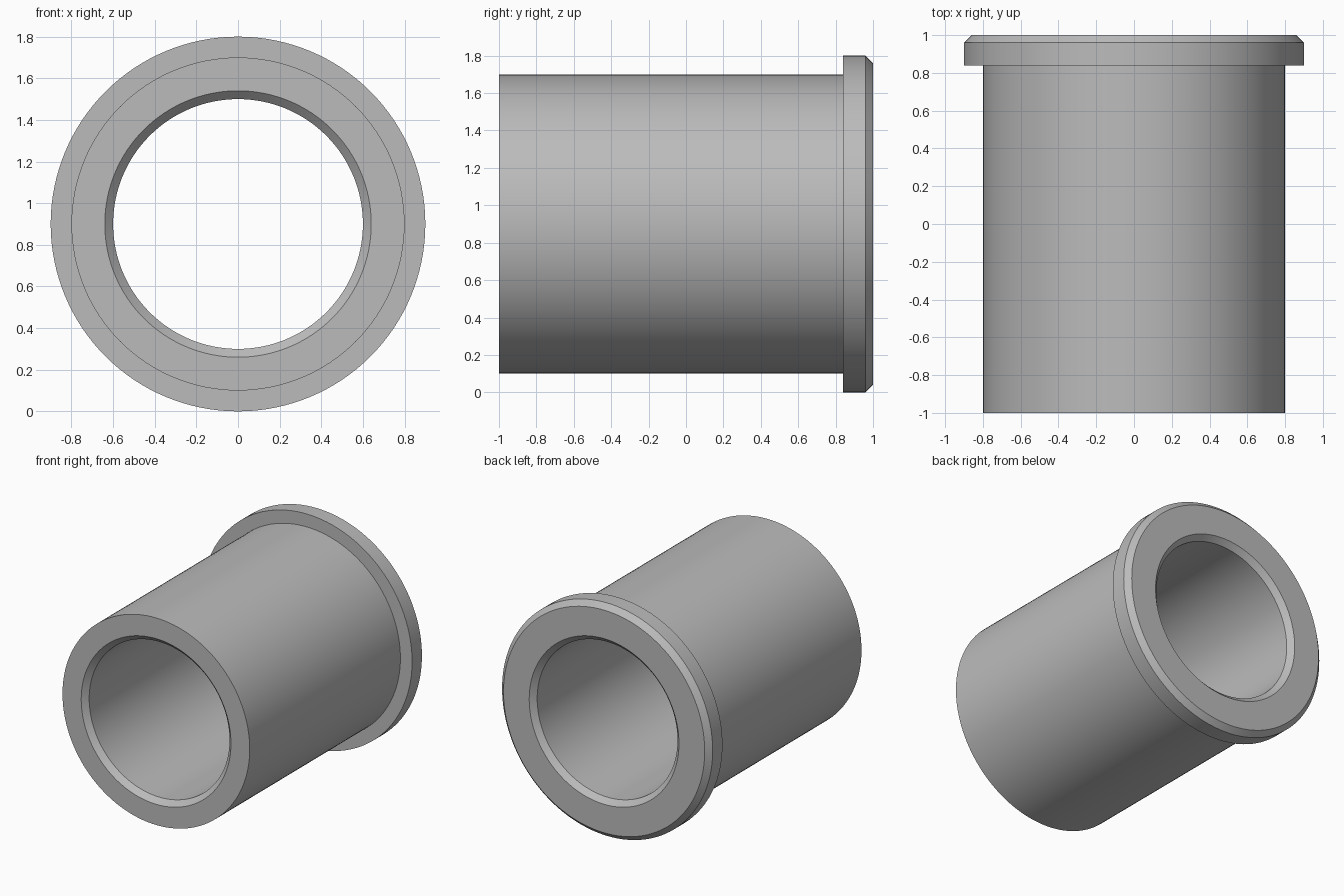
import bpy
import bmesh
import math
from mathutils import Matrix, Vector

cube = bpy.data.objects.get("Cube")
if cube:
    bpy.data.objects.remove(cube, do_unlink=True)

AXIS_HEIGHT = 0.9
SEGMENTS = 128
CHAMFER = 0.04
BORE, SLEEVE, FLANGE = 0.6, 0.8, 0.9
FLANGE_START = 0.84

# Plain grey metal
metal = bpy.data.materials.new("grey metal")
metal.use_nodes = True
grey = (0.5, 0.5, 0.5, 1)
metal.diffuse_color = grey
metal.node_tree.nodes["Principled BSDF"].inputs["Base Color"].default_value = grey

# Closed cross-section as (radius, y): chamfered bore, sleeve, chamfered flange
profile = [
    (BORE, 1 - CHAMFER), (BORE, CHAMFER - 1), (BORE + CHAMFER, -1),
    (SLEEVE, -1), (SLEEVE, FLANGE_START),
    (FLANGE, FLANGE_START), (FLANGE, 1 - CHAMFER), (FLANGE - CHAMFER, 1),
    (BORE + CHAMFER, 1),
]

# Lathe the section around the horizontal axis
bm = bmesh.new()
rings = []
for i in range(SEGMENTS):
    turn = Matrix.Rotation(2 * math.pi * i / SEGMENTS, 3, "Y")
    rings.append([bm.verts.new(turn @ Vector((0, y, r))) for r, y in profile])
for i, ring in enumerate(rings):
    following = rings[(i + 1) % SEGMENTS]
    for j in range(len(profile)):
        k = (j + 1) % len(profile)
        bm.faces.new((ring[j], ring[k], following[k], following[j]))
bmesh.ops.recalc_face_normals(bm, faces=bm.faces)

mesh = bpy.data.meshes.new("flanged_bushing")
bm.to_mesh(mesh)
bm.free()
mesh.materials.append(metal)

bushing = bpy.data.objects.new("flanged_bushing", mesh)
bushing.location.z = AXIS_HEIGHT
bpy.context.collection.objects.link(bushing)

# Smooth round walls, crisp chamfers and shoulders
bpy.ops.object.select_all(action="DESELECT")
bushing.select_set(True)
bpy.context.view_layer.objects.active = bushing
bpy.ops.object.shade_smooth_by_angle(angle=math.radians(30))
